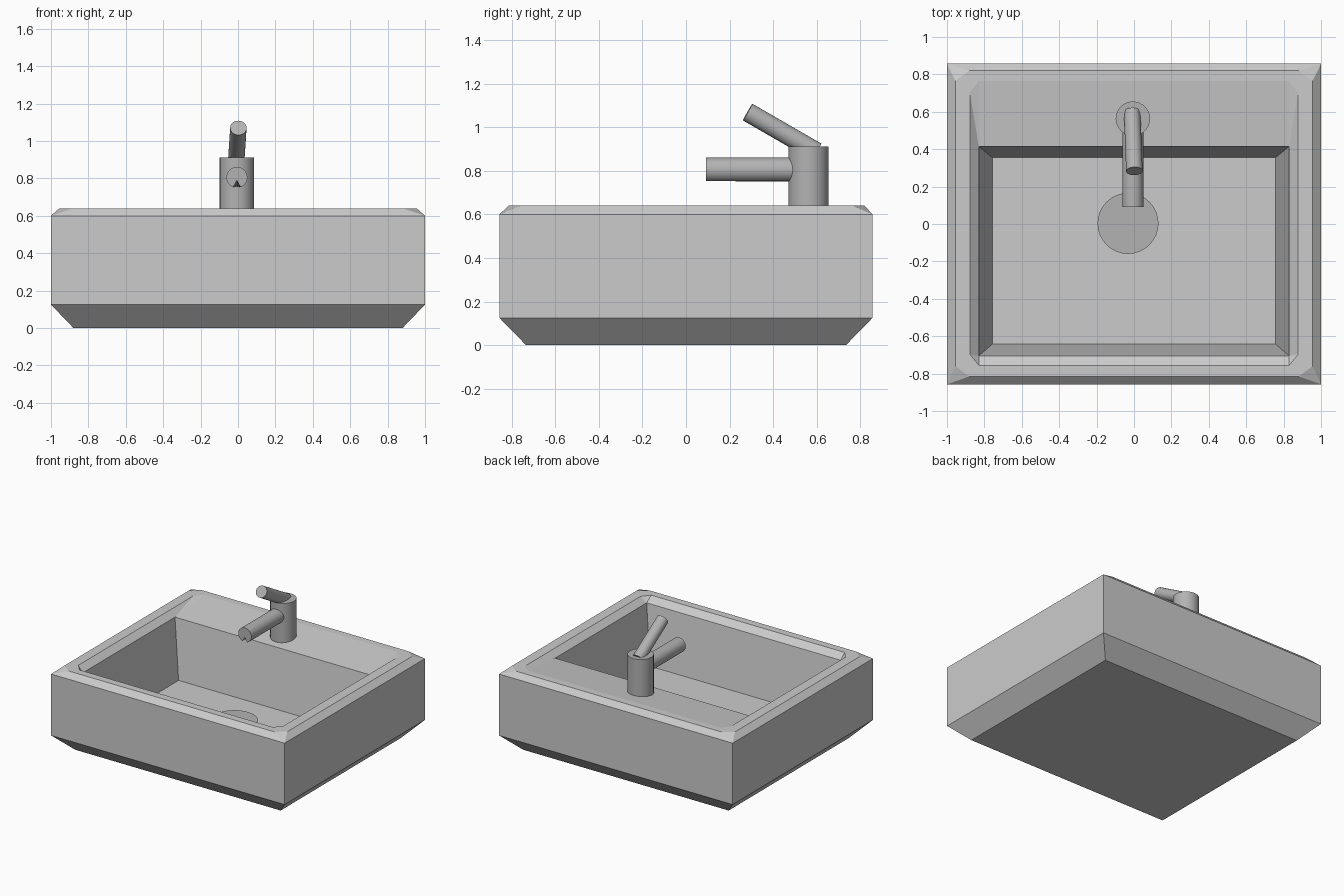
import bpy, bmesh
from mathutils import Vector

if "Cube" in bpy.data.objects:
    bpy.data.objects.remove(bpy.data.objects["Cube"])


def finish(bm, name, smooth=False, mat=None):
    bmesh.ops.recalc_face_normals(bm, faces=bm.faces)
    me = bpy.data.meshes.new(name)
    bm.to_mesh(me)
    bm.free()
    ob = bpy.data.objects.new(name, me)
    bpy.context.collection.objects.link(ob)
    if mat:
        me.materials.append(mat)
    if smooth:
        bpy.ops.object.select_all(action='DESELECT')
        ob.select_set(True)
        bpy.context.view_layer.objects.active = ob
        bpy.ops.object.shade_smooth_by_angle()
    return ob


def ring(x, y0, y1, z, cx=0, cy=0):
    """Rectangle with cut corners; zero cuts give coincident pairs to merge."""
    return [(x, y0 + cy, z), (x, y1 - cy, z), (x - cx, y1, z), (-x + cx, y1, z),
            (-x, y1 - cy, z), (-x, y0 + cy, z), (-x + cx, y0, z), (x - cx, y0, z)]


def tube(name, a, b, radius, mat, sides=32, shape=None):
    """Capped cylinder between two points."""
    a, b = Vector(a), Vector(b)
    d = b - a
    bm = bmesh.new()
    bmesh.ops.create_cone(bm, cap_ends=True, segments=sides, radius1=radius,
                          radius2=radius, depth=d.length)
    rot = d.to_track_quat('Z', 'Y').to_matrix()
    for v in bm.verts:
        v.co = rot @ v.co + (a + b) / 2
    if shape:
        shape(bm)
    return finish(bm, name, True, mat)


# Basin: one shell of stacked rings, outside going up then inside going down
profile = [
    ring(0.88, -0.735, 0.735, 0.0),
    ring(1.0, -0.857, 0.857, 0.125),
    ring(1.0, -0.857, 0.857, 0.6),
    ring(0.955, -0.815, 0.82, 0.64, 0.075, 0.055),
    ring(0.878, -0.757, 0.765, 0.64, 0.05, 0.06),
    ring(0.83, -0.705, 0.415, 0.6),
    ring(0.757, -0.642, 0.355, 0.153),
]
bm = bmesh.new()
loops = [[bm.verts.new(p) for p in r] for r in profile]
for lo, hi in zip(loops, loops[1:]):
    for i in range(8):
        j = (i + 1) % 8
        bm.faces.new((lo[i], lo[j], hi[j], hi[i]))
bm.faces.new(loops[0])
bm.faces.new(loops[-1])
bmesh.ops.remove_doubles(bm, verts=bm.verts, dist=0.0005)
finish(bm, "basin")

# Darker metal fittings
metal = bpy.data.materials.new("dark_metal")
metal.diffuse_color = (0.45, 0.45, 0.45, 1)
metal.use_nodes = True
metal.node_tree.nodes["Principled BSDF"].inputs["Base Color"].default_value = metal.diffuse_color

tube("drain_cover", (-0.032, 0.003, 0.14), (-0.032, 0.003, 0.175), 0.163, metal)
tube("faucet_body", (-0.006, 0.563, 0.59), (-0.006, 0.563, 0.912), 0.092, metal)


# Spout with a small notch under the tip
def notch(bm):
    for v in bm.verts:
        off = abs(v.co.x + 0.006)
        if v.co.y < 0.1 and v.co.z < 0.8 and off < 0.02:
            v.co.z += 0.04 * (1 - off / 0.02)


tube("faucet_spout", (-0.006, 0.56, 0.805), (-0.006, 0.092, 0.805), 0.056, metal,
     shape=notch)
tube("faucet_handle", (-0.01, 0.60, 0.887), (0.002, 0.283, 1.07), 0.044, metal)
